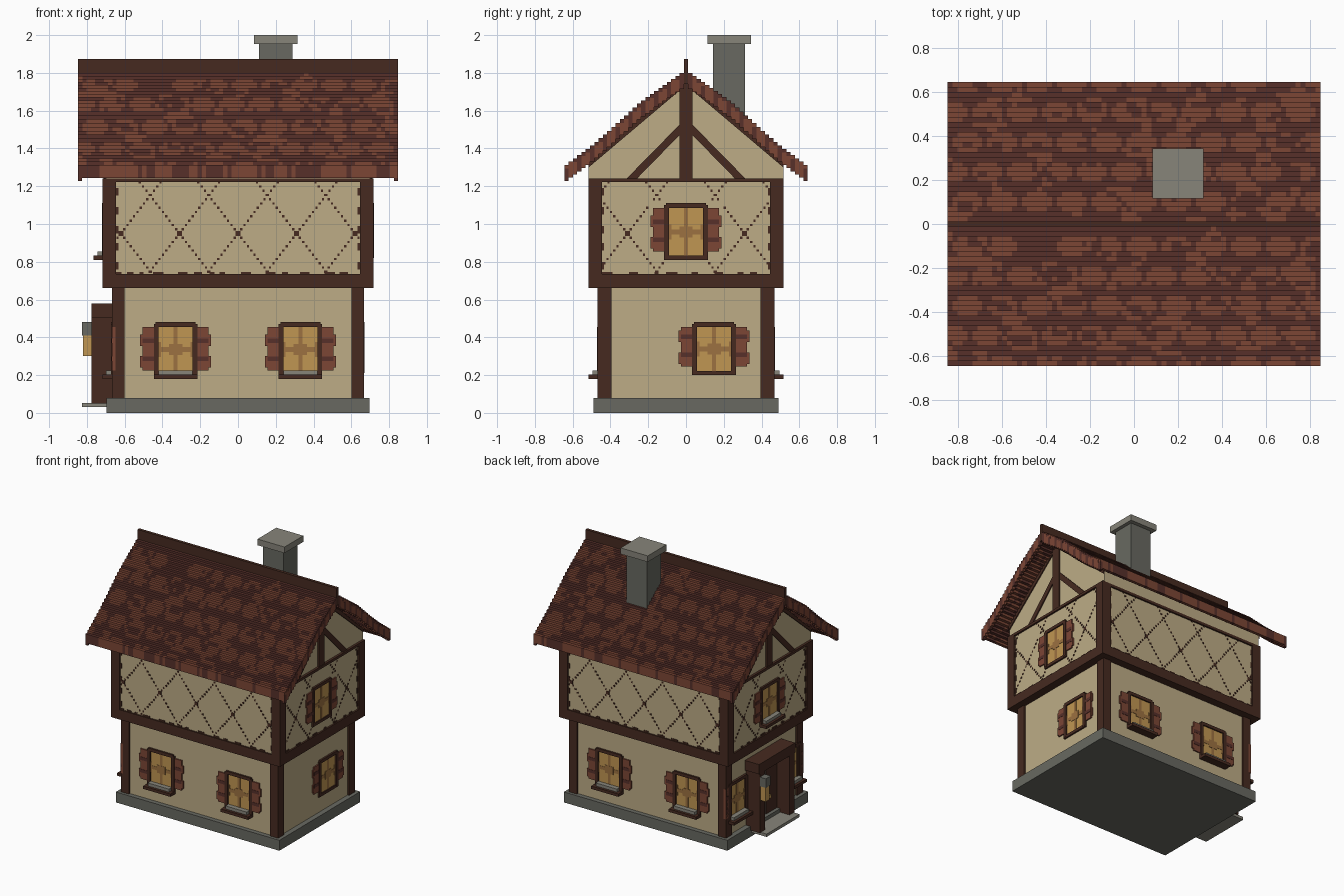
import bpy, bmesh, math, random
from mathutils import Matrix, Vector, noise

cube = bpy.data.objects.get("Cube")
if cube:
    bpy.data.objects.remove(cube)
random.seed(4)

# Materials, given as sRGB hex and stored linear
COLOURS = {"plaster": 0xBDAC86, "timber": 0x462A20, "stone": 0x686961, "pale_stone": 0x87857A,
           "tile_red": 0x7C4635, "tile_dark": 0x57302A, "glass_yellow": 0xC09652, "glass_amber": 0x9C7141}
MATS = list(COLOURS)


def linear(c):
    c /= 255
    return c / 12.92 if c <= 0.04045 else ((c + 0.055) / 1.055) ** 2.4


for key, value in COLOURS.items():
    m = bpy.data.materials.new(key)
    rgba = [linear((value >> s) & 255) for s in (16, 8, 0)] + [1]
    m.diffuse_color = rgba
    m.use_nodes = True
    bsdf = m.node_tree.nodes["Principled BSDF"]
    bsdf.inputs["Base Color"].default_value = rgba
    bsdf.inputs["Roughness"].default_value = 0.9
    COLOURS[key] = m


class Part:
    """Collects boxes and prisms into one named object."""
    def __init__(self, name):
        self.name, self.bm = name, bmesh.new()

    def box(self, mat, x0, x1, y0, y1, z0, z1):
        mtx = Matrix.Translation(((x0 + x1) / 2, (y0 + y1) / 2, (z0 + z1) / 2)) @ \
            Matrix.Diagonal((abs(x1 - x0), abs(y1 - y0), abs(z1 - z0), 1))
        verts = bmesh.ops.create_cube(self.bm, size=1, matrix=mtx)["verts"]
        for f in {f for v in verts for f in v.link_faces}:
            f.material_index = MATS.index(mat)

    def on(self, side, mat, u0, u1, z0, z1, d0, d1):
        """Box on a wall: u runs along the wall, d is distance out from the centre."""
        s = -1 if side in ("front", "left") else 1
        if side in ("front", "back"):
            self.box(mat, u0, u1, s * d0, s * d1, z0, z1)
        else:
            self.box(mat, s * d0, s * d1, u0, u1, z0, z1)

    def prism(self, mat, pts, x0, x1):
        a = [self.bm.verts.new((x0, y, z)) for y, z in pts]
        b = [self.bm.verts.new((x1, y, z)) for y, z in pts]
        n = len(pts)
        faces = [self.bm.faces.new(a), self.bm.faces.new(b[::-1])]
        faces += [self.bm.faces.new((a[i], b[i], b[(i + 1) % n], a[(i + 1) % n])) for i in range(n)]
        for f in faces:
            f.material_index = MATS.index(mat)
        bmesh.ops.recalc_face_normals(self.bm, faces=faces)

    def done(self):
        me = bpy.data.meshes.new(self.name)
        self.bm.to_mesh(me)
        self.bm.free()
        for k in MATS:
            me.materials.append(COLOURS[k])
        ob = bpy.data.objects.new(self.name, me)
        bpy.context.collection.objects.link(ob)


# Plinth and the two wall blocks
p = Part("plinth")
p.box("stone", -0.695, 0.695, -0.49, 0.49, 0, 0.08)
p.done()
p = Part("lower_walls")
p.box("plaster", -0.655, 0.655, -0.455, 0.455, 0.08, 0.67)
p.done()
p = Part("upper_walls")
p.box("plaster", -0.705, 0.705, -0.505, 0.505, 0.70, 1.24)
p.prism("plaster", [(-0.515, 1.24), (0.515, 1.24), (0.515, 1.34), (0, 1.77), (-0.515, 1.34)], -0.70, 0.70)
p.done()

# Timber frame: corner posts and floor beam
p = Part("timber_frame")
for sx in (-1, 1):
    for sy in (-1, 1):
        p.box("timber", sx * 0.60, sx * 0.668, sy * 0.395, sy * 0.468, 0.08, 0.66)
        p.box("timber", sx * 0.645, sx * 0.718, sy * 0.445, sy * 0.517, 0.66, 1.24)
p.box("timber", -0.718, 0.718, -0.517, 0.517, 0.66, 0.735)
for s in (-1, 1):
    # Gable tie beam, king post, braces and rafters
    p.box("timber", s * 0.69, s * 0.718, -0.517, 0.517, 1.222, 1.242)
    p.box("timber", s * 0.69, s * 0.712, -0.035, 0.035, 1.24, 1.76)
    p.box("timber", -0.718, 0.718, s * 0.49, s * 0.517, 1.222, 1.242)
    for t in (-1, 1):
        p.prism("timber", [(t * 0.315, 1.24), (t * 0.26, 1.24), (t * 0.03, 1.475), (t * 0.03, 1.53)],
                s * 0.69, s * 0.708)
        p.prism("timber", [(t * 0.515, 1.30), (t * 0.515, 1.34), (0, 1.77), (0, 1.735)], s * 0.69, s * 0.708)
p.done()

# Dotted diagonal lattice and ragged panel edges on the upper floor
p = Part("wall_lattice")
SIDES = {"front": (0.645, 0.505), "back": (0.645, 0.505), "left": (0.445, 0.705), "right": (0.445, 0.705)}
for side, (half, d) in SIDES.items():
    def dot(u, z, r):
        windowed = side in ("left", "right") and abs(u) < 0.2 and 0.8 < z < 1.12
        if abs(u) < half and not windowed:
            p.on(side, "timber", u - r, u + r, z - r, z + r, d - 0.005, d + 0.003)
    for n in range(-3, 4):
        dot(n * 0.31, 0.95, 0.013)
        for sign in (-1, 1):
            for k in range(-9, 13):
                dot(n * 0.31 + sign * k * 0.0175, 0.95 + k * 0.0226, 0.006)
    u = -half
    while u < half - 0.06:
        w = random.uniform(0.02, 0.06)
        p.on(side, "timber", u, u + w, 0.735, 0.747, d - 0.005, d + 0.004)
        u += w + random.uniform(0.02, 0.09)
    for z in (0.76, 0.86, 0.95, 1.05, 1.15):
        for s in (-1, 1):
            p.on(side, "timber", s * half, s * (half - 0.012), z, z + 0.04, d - 0.005, d + 0.004)
p.done()


def window(name, side, u, z0, z1, d, shelf=True, limit=9):
    """Framed window with shutters and an optional planter shelf."""
    p = Part(name)
    w, g = 0.116, 0.09
    b = z0 + 0.035 if shelf else z0 + 0.02
    t = z1 - 0.024
    mid = (b + t) / 2
    p.on(side, "glass_yellow", u - g, u + g, b, t, d - 0.01, d + 0.004)
    for m in ((0.011, t - mid, 0), (g, 0.013, 0), (0.035, 0.03, 0.001)):
        p.on(side, "glass_amber", u - m[0], u + m[0], mid - m[1], mid + m[1], d, d + 0.006 + m[2])
    for s in (-1, 1):
        p.on(side, "timber", u + s * g, u + s * w, z0 + 0.01, z1 - 0.01, d - 0.01, d + 0.014)
        p.on(side, "glass_amber", u + s * g, u + s * (g - 0.012), mid - 0.04, mid + 0.04, d, d + 0.006)
        # Shutter with dark bands and a stepped outer edge
        e = max(-limit, min(limit, u + s * 0.175))
        f = max(-limit, min(limit, u + s * 0.188))
        p.on(side, "tile_red", u + s * w, e, z0 + 0.045, z1 - 0.025, d - 0.01, d + 0.01)
        for a in (0.06, 0.175):
            p.on(side, "tile_red", u + s * w, f, z0 + a, z0 + a + 0.06, d - 0.01, d + 0.0095)
        for a in (0.095, 0.19):
            p.on(side, "tile_dark", u + s * w, e, z0 + a, z0 + a + 0.024, d, d + 0.012)
    p.on(side, "timber", u - w + 0.01, u + w - 0.01, t, z1, d - 0.01, d + 0.014)
    p.on(side, "timber", u - w, u + w, z0, z0 + 0.022, d - 0.01, d + (0.06 if shelf else 0.012))
    if shelf:
        p.on(side, "pale_stone", u - 0.09, u + 0.09, z0 + 0.022, z0 + 0.045, d, d + 0.04)
    p.done()


for side in ("front", "back"):
    for u, tag in ((-0.33, "a"), (0.33, "b")):
        window(f"{side}_window_{tag}", side, u, 0.18, 0.48, 0.455)
window("right_lower_window", "right", 0.149, 0.20, 0.48, 0.655, shelf=False)
window("right_upper_window", "right", 0, 0.81, 1.11, 0.705, shelf=False)
window("left_upper_window", "left", 0, 0.81, 1.11, 0.705)
for u, tag in ((-0.325, "a"), (0.325, "b")):
    window(f"left_lower_window_{tag}", "left", u, 0.18, 0.48, 0.658, limit=0.47)

# Entrance porch on the left end, with door, step and lanterns
p = Part("porch")
for s in (-1, 1):
    p.box("timber", -0.775, -0.65, s * 0.15, s * 0.21, 0.05, 0.51)
p.box("timber", -0.775, -0.65, -0.22, 0.22, 0.505, 0.58)
p.done()
p = Part("door")
p.box("pale_stone", -0.663, -0.65, -0.12, 0.12, 0.08, 0.44)
p.box("timber", -0.668, -0.65, -0.15, -0.02, 0.08, 0.44)
p.box("glass_yellow", -0.69, -0.66, -0.05, -0.03, 0.20, 0.225)
p.done()
p = Part("door_step")
p.box("pale_stone", -0.825, -0.68, -0.20, 0.20, 0.03, 0.052)
p.done()
p = Part("lantern")
p.box("glass_yellow", -0.82, -0.775, 0.155, 0.205, 0.30, 0.41)
p.box("stone", -0.825, -0.775, 0.15, 0.21, 0.41, 0.48)
p.done()

# Stepped tile roof with a gentle flare at the eaves
PROFILE = [(0, 1.815), (0.24, 1.645), (0.41, 1.49), (0.51, 1.405), (0.65, 1.30)]
STEP, ROWS, CELLS = 0.0226, 28, 75
CELL = 1.692 / CELLS


def roof_height(y):
    for (y0, z0), (y1, z1) in zip(PROFILE, PROFILE[1:]):
        if y <= y1:
            return z0 + (z1 - z0) * (y - y0) / (y1 - y0)
    return PROFILE[-1][1]


def tile_colour(c, row, s):
    band, k = divmod(row + 2, 6)
    gap = (c + 3 * (band % 2)) % 7
    light = k < 4 and gap != 0 and not (k in (0, 3) and gap in (1, 6))
    blotch = noise.noise(Vector((c * 0.19, row * 0.33, s * 7.3)))
    if blotch > 0.27:
        light = not light
    return "tile_red" if light else "tile_dark"


p = Part("roof")
for s in (-1, 1):
    for i in range(ROWS):
        y0 = 0.011 + i * STEP
        z = roof_height(y0 + STEP / 2)
        colours = [tile_colour(c, ROWS - 1 - i, s) for c in range(CELLS)]
        start = 0
        for c in range(1, CELLS + 1):
            if c == CELLS or colours[c] != colours[start]:
                p.box(colours[start], -0.846 + start * CELL, -0.846 + c * CELL,
                      s * y0, s * (y0 + STEP), z - 0.07, z)
                start = c
        # Verge tiles hang slightly lower at both ends
        for e in (-1, 1):
            p.box("tile_red" if i % 3 else "tile_dark", e * 0.826, e * 0.8465, s * y0, s * (y0 + STEP),
                  z - 0.085, z - 0.02)
p.done()
p = Part("ridge_beam")
p.box("timber", -0.846, 0.846, -0.0115, 0.0115, 1.74, 1.873)
p.done()

# Chimney
p = Part("chimney")
p.box("stone", 0.112, 0.288, 0.142, 0.312, 1.40, 1.955)
p.box("pale_stone", 0.085, 0.315, 0.115, 0.343, 1.953, 2.0)
p.done()
